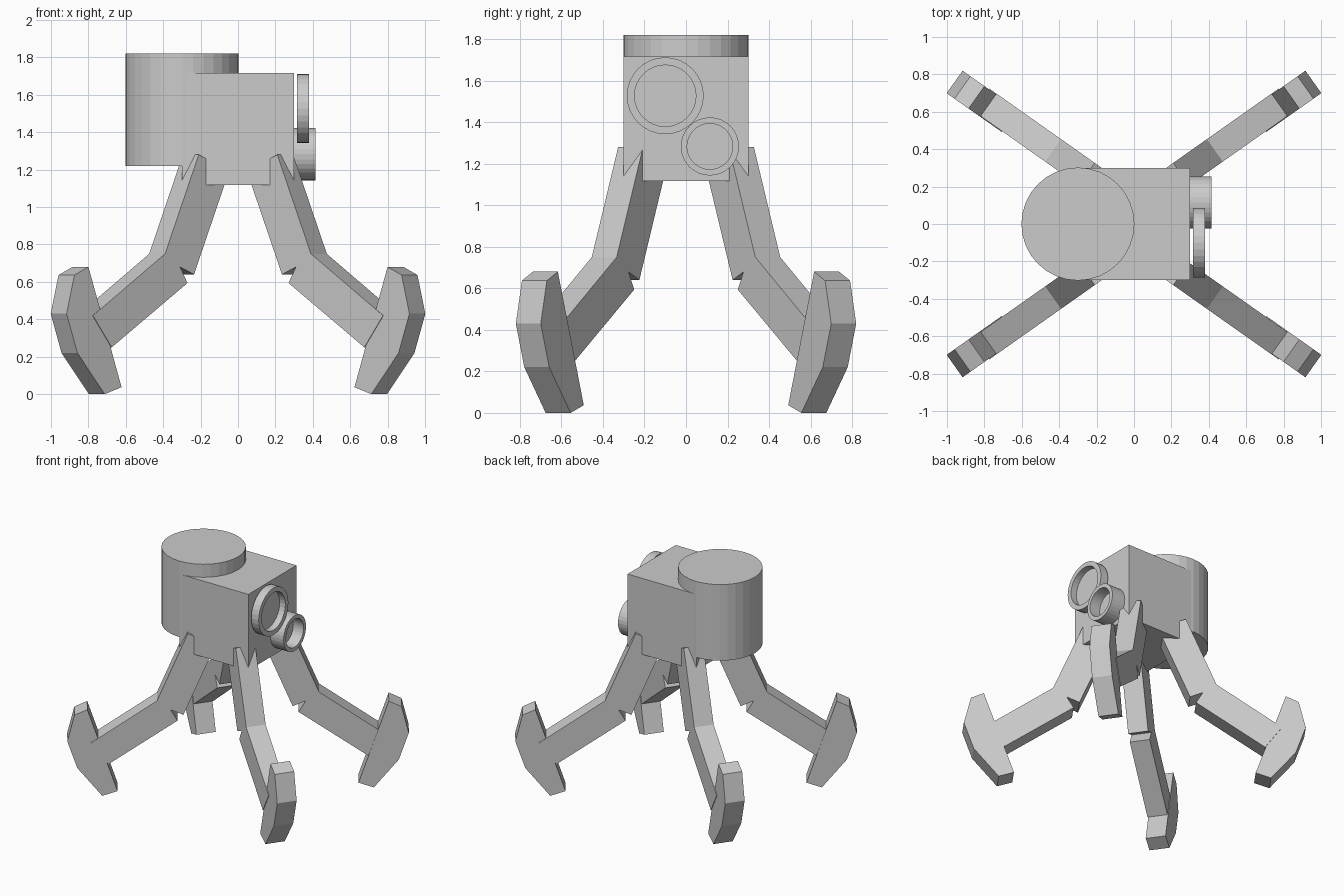
import bpy, bmesh, math
from mathutils import Matrix, Vector

old = bpy.data.objects.get("Cube")
if old:
    bpy.data.objects.remove(old, do_unlink=True)

grey = bpy.data.materials.new("plain grey")
grey.use_nodes = True
grey.diffuse_color = (0.6, 0.6, 0.6, 1)
grey.node_tree.nodes["Principled BSDF"].inputs["Base Color"].default_value = (0.6, 0.6, 0.6, 1)


def finish(bm, name):
    bmesh.ops.recalc_face_normals(bm, faces=bm.faces)
    mesh = bpy.data.meshes.new(name)
    bm.to_mesh(mesh)
    bm.free()
    mesh.materials.append(grey)
    obj = bpy.data.objects.new(name, mesh)
    bpy.context.collection.objects.link(obj)
    return obj


# Square body
bm = bmesh.new()
bmesh.ops.create_cube(bm, size=0.6, matrix=Matrix.Translation((0, 0, 1.417)))
finish(bm, "body")

# Round drum set into the right side of the body
bm = bmesh.new()
bmesh.ops.create_cone(bm, cap_ends=True, segments=32, radius1=0.302, radius2=0.302,
                      depth=0.6, matrix=Matrix.Translation((-0.3, 0, 1.52)))
finish(bm, "drum")


# Recessed eyepieces: a cylinder whose front cap is inset and pushed back
def eyepiece(name, y, z, radius, rim, x0, x1, recess):
    bm = bmesh.new()
    place = Matrix.Translation(((x0 + x1) / 2, y, z)) @ Matrix.Rotation(math.pi / 2, 4, "Y")
    bmesh.ops.create_cone(bm, cap_ends=True, segments=32, radius1=radius, radius2=radius,
                          depth=x1 - x0, matrix=place)
    bm.normal_update()
    cap = max(bm.faces, key=lambda f: f.calc_center_median().x)
    bmesh.ops.inset_region(bm, faces=[cap], thickness=rim)
    cap = bmesh.ops.extrude_discrete_faces(bm, faces=[cap])["faces"][0]
    bmesh.ops.translate(bm, verts=cap.verts, vec=(-recess, 0, 0))
    # Rejoin the recess wall with the rim
    bmesh.ops.remove_doubles(bm, verts=bm.verts, dist=0.0005)
    finish(bm, name)


eyepiece("large_eyepiece", -0.1, 1.527, 0.185, 0.037, 0.315, 0.38, 0.05)
eyepiece("small_eyepiece", 0.115, 1.283, 0.14, 0.03, 0.298, 0.415, 0.09)

# Side outlines of the bent leg and the claw foot, as (x, z)
LEG = [(0.21, 1.28), (0.39, 0.75), (0.775, 0.42), (0.675, 0.25),
       (0.27, 0.594), (0.31, 0.68), (0.235, 0.64), (0.046, 1.196)]
FOOT = [(0.797, 0.68), (0.872, 0.637), (0.914, 0.43), (0.856, 0.22),
        (0.71, 0.0), (0.62, 0.037)]
ACROSS = Vector((0.085, -0.12, 0))


def slab(name, outline, sx, sy, shift):
    """Extrude an outline standing in the slanted leg plane, mirrored to a corner."""
    bm = bmesh.new()
    verts = [bm.verts.new(Vector((x, 0.3 + (x - 0.172) * 0.705, z)) + ACROSS * shift)
             for x, z in outline]
    face = bm.faces.new(verts)
    new = bmesh.ops.extrude_face_region(bm, geom=[face])["geom"]
    bmesh.ops.translate(bm, vec=ACROSS, verts=[v for v in new if isinstance(v, bmesh.types.BMVert)])
    bmesh.ops.scale(bm, vec=(sx, sy, 1), verts=bm.verts)
    finish(bm, name)


for sy, end in ((-1, "front"), (1, "back")):
    for sx, side in ((1, "left"), (-1, "right")):
        slab(f"{end}_{side}_leg", LEG, sx, sy, 0)
        slab(f"{end}_{side}_foot", FOOT, sx, sy, 0.03)
